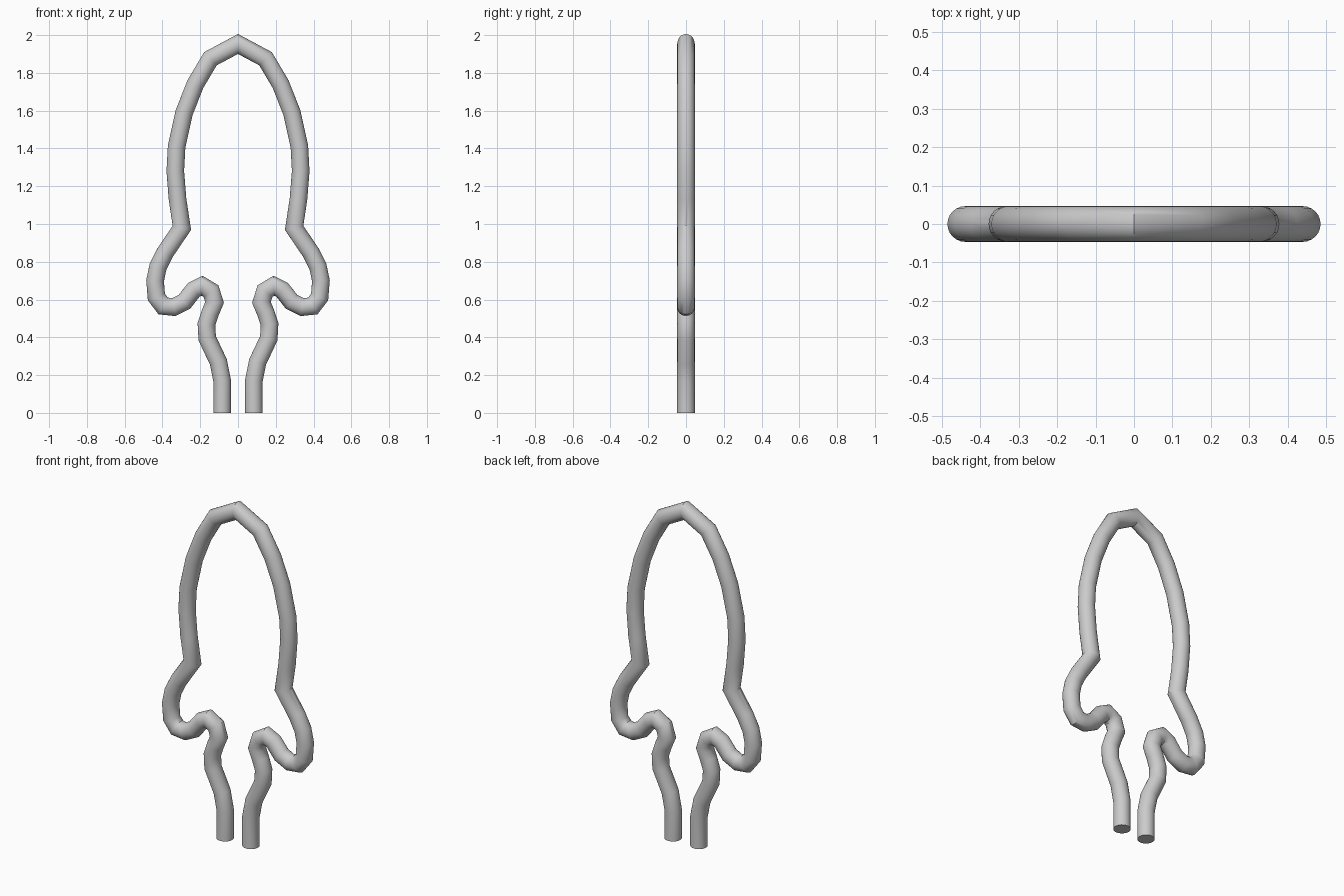
import bpy, bmesh, math
from mathutils import Vector

if "Cube" in bpy.data.objects:
    bpy.data.objects.remove(bpy.data.objects["Cube"])

R, SIDES = 0.0465, 24

# Right half of the centre line (x, z), from foot to tip
half = [(0.084, 0), (0.084, 0.17), (0.104, 0.27), (0.163, 0.395), (0.167, 0.47),
        (0.147, 0.53), (0.124, 0.585), (0.143, 0.645), (0.19, 0.673), (0.233, 0.652),
        (0.284, 0.588), (0.34, 0.56), (0.396, 0.566), (0.432, 0.613), (0.439, 0.70),
        (0.423, 0.775), (0.385, 0.85), (0.297, 0.98), (0.32, 1.13), (0.332, 1.28),
        (0.325, 1.41), (0.285, 1.59), (0.226, 1.74), (0.146, 1.875)]
path = [Vector((x, 0, z)) for x, z in half] + [Vector((0, 0, 1.953))]
path += [Vector((-x, 0, z)) for x, z in reversed(half)]

# Sweep a round section along the path with mitred corners
bm = bmesh.new()
rings = []
for i, p in enumerate(path):
    a = (p - path[i - 1]).normalized() if i else None
    b = (path[i + 1] - p).normalized() if i < len(path) - 1 else None
    a, b = a or b, b or a
    t = (a + b).normalized()
    n = Vector((t.z, 0, -t.x)) / max(t.dot(a), 0.5)
    ring = []
    for k in range(SIDES):
        u = 2 * math.pi * k / SIDES
        ring.append(bm.verts.new(p + n * R * math.cos(u) + Vector((0, R * math.sin(u), 0))))
    rings.append(ring)
for r0, r1 in zip(rings, rings[1:]):
    for k in range(SIDES):
        j = (k + 1) % SIDES
        bm.faces.new((r0[k], r0[j], r1[j], r1[k]))

# Flat end caps
bm.faces.new(rings[0])
bm.faces.new(rings[-1])
bmesh.ops.recalc_face_normals(bm, faces=bm.faces)

mesh = bpy.data.meshes.new("bent_tube_outline")
bm.to_mesh(mesh)
bm.free()
tube = bpy.data.objects.new("bent_tube_outline", mesh)
bpy.context.collection.objects.link(tube)
bpy.context.view_layer.objects.active = tube
tube.select_set(True)
bpy.ops.object.shade_smooth_by_angle(angle=math.radians(40))
